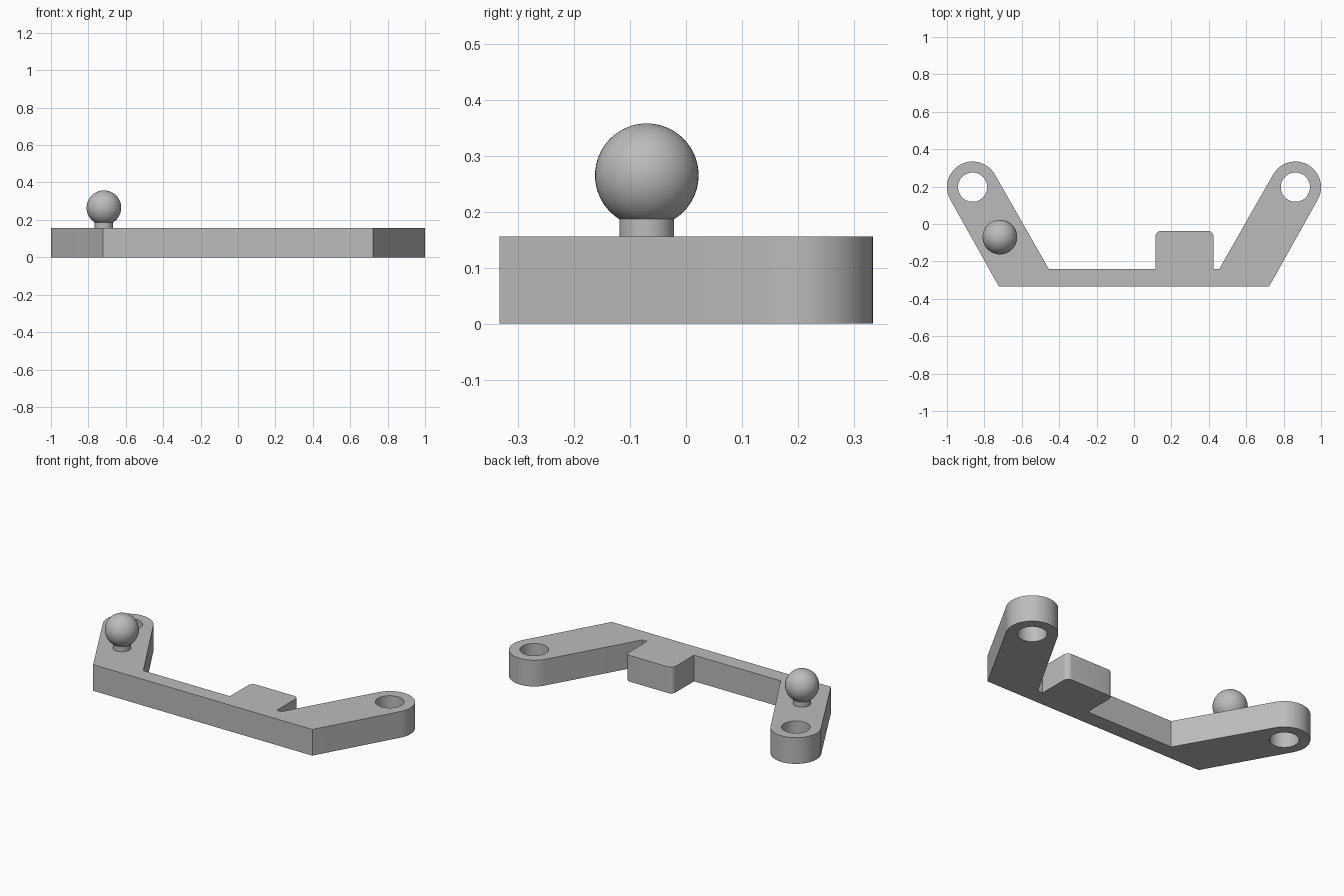
import bpy, bmesh
from math import sin, cos, radians
from mathutils import Vector

cube = bpy.data.objects.get("Cube")
if cube:
    bpy.data.objects.remove(cube)

# One grey for the whole part
grey = bpy.data.materials.new("plain grey")
grey.use_nodes = True
grey.diffuse_color = (0.5, 0.5, 0.5, 1)
grey.node_tree.nodes["Principled BSDF"].inputs["Base Color"].default_value = (0.5, 0.5, 0.5, 1)

HEIGHT = 0.156
EYE_X, EYE_Y, EYE_R, HOLE_R = 0.863, 0.197, 0.137, 0.078


def arc(x, y, r, start, end, steps):
    """Points along an arc, angles in degrees."""
    angles = [radians(start + (end - start) * i / steps) for i in range(steps + 1)]
    return [(x + r * cos(a), y + r * sin(a)) for a in angles]


def finish(obj):
    obj.data.materials.append(grey)
    bpy.ops.object.select_all(action='DESELECT')
    obj.select_set(True)
    bpy.context.view_layer.objects.active = obj
    bpy.ops.object.shade_smooth_by_angle(angle=radians(30))


def plate(name, loops, height):
    """Extrude an outline with holes upwards from z = 0."""
    bm = bmesh.new()
    edges = []
    for loop in loops:
        verts = [bm.verts.new((x, y, 0)) for x, y in loop]
        edges += [bm.edges.new((a, b)) for a, b in zip(verts, verts[1:] + verts[:1])]
    bmesh.ops.triangle_fill(bm, edges=edges, use_beauty=True, normal=(0, 0, 1))
    top = bmesh.ops.extrude_face_region(bm, geom=bm.faces[:], use_keep_orig=True)
    moved = [v for v in top["geom"] if isinstance(v, bmesh.types.BMVert)]
    bmesh.ops.translate(bm, verts=moved, vec=Vector((0, 0, height)))
    bmesh.ops.recalc_face_normals(bm, faces=bm.faces[:])
    mesh = bpy.data.meshes.new(name)
    bm.to_mesh(mesh)
    bm.free()
    obj = bpy.data.objects.new(name, mesh)
    bpy.context.collection.objects.link(obj)
    finish(obj)


# Bracket: crossbar, rounded tab, two splayed arms with eyelets
right_cap = arc(EYE_X, EYE_Y, EYE_R, -30, 150, 32)
left_cap = [(-x, y) for x, y in reversed(right_cap)]
TAB_L, TAB_R, TAB_Y, TAB_ROUND = 0.115, 0.425, -0.037, 0.03
BAR_Y = -0.24
tab = ([(TAB_R, BAR_Y)]
       + arc(TAB_R - TAB_ROUND, TAB_Y - TAB_ROUND, TAB_ROUND, 0, 90, 8)
       + arc(TAB_L + TAB_ROUND, TAB_Y - TAB_ROUND, TAB_ROUND, 90, 180, 8)
       + [(TAB_L, BAR_Y)])
outline = ([(-0.723, -0.333), (0.723, -0.333)] + right_cap + [(0.456, BAR_Y)]
           + tab + [(-0.456, BAR_Y)] + left_cap)
holes = [arc(side * EYE_X, EYE_Y, HOLE_R, 0, 352.5, 47) for side in (-1, 1)]
plate("bracket", [outline] + holes, HEIGHT)

# Ball stud: short neck and ball on the right arm
BALL = (-0.717, -0.07, 0.265)
bpy.ops.mesh.primitive_cylinder_add(vertices=48, radius=0.049, depth=0.06,
                                    location=(BALL[0], BALL[1], HEIGHT + 0.02))
neck = bpy.context.object
neck.name = "stud_neck"
finish(neck)

bpy.ops.mesh.primitive_uv_sphere_add(segments=48, ring_count=32, radius=0.0925, location=BALL)
ball = bpy.context.object
ball.name = "stud_ball"
finish(ball)
